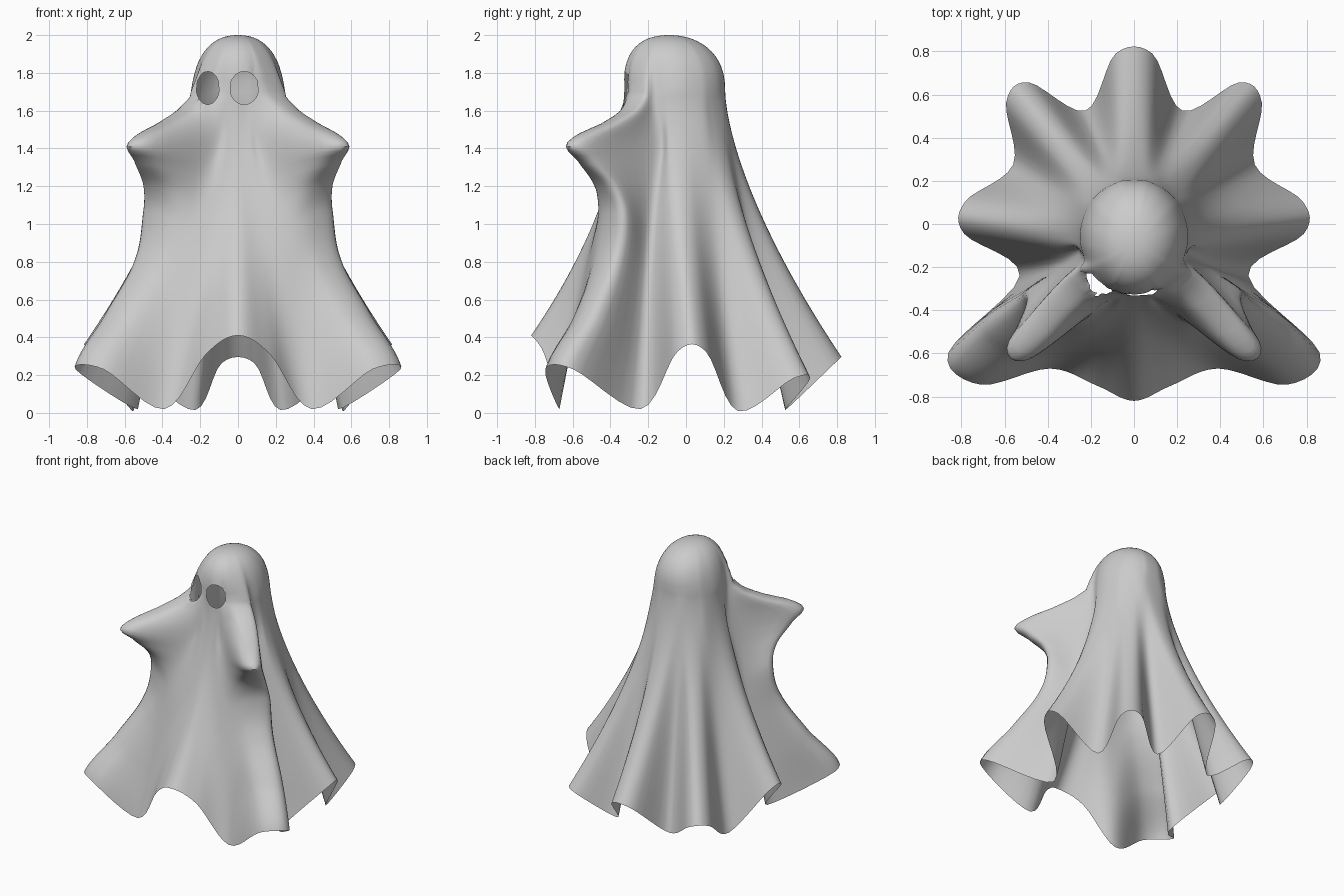
import bpy, bmesh
from math import sin, cos, pi, radians, hypot

if "Cube" in bpy.data.objects:
    bpy.data.objects.remove(bpy.data.objects["Cube"])

NECK = 1.7      # height where the domed head turns into draped cloth
ROWS, DOME, STEPS = 60, 14, 6

# Left half, back to front: angle, hem point, flare, (angle spread, hem half width)
# A fold with a spread is a rounded ridge carried by two lines.
back_folds = [
    (80, (.085, .79, .265), 1.5, None),
    (69, (.225, .525, .015), 1.15, None),
    (50, (.54, .61, .18), 1.5, (7, .07)),
    (31, (.56, .275, .01), 1.2, None),
    (2, (.785, .03, .325), 1.6, (9, .075)),
    (-23, (.53, -.24, .02), 1.15, None),
]
front_folds = [
    (-67, (.39, -.67, .02), .9, None),
    (-78, (.17, -.75, .31), 1.5, None),
    (-90, (0, -.82, .41), 1.8, None),
]
arm_line = [(.2, -.25, NECK), (.285, -.305, 1.6), (.385, -.41, 1.53),
            (.485, -.53, 1.47), (.535, -.585, 1.41), (.5, -.53, 1.34),
            (.45, -.425, 1.2), (.45, -.38, 1.05), (.49, -.42, .8),
            (.64, -.53, .5), (.785, -.67, .23)]


def spline(a, b, c, d, u):
    """Smooth curve from b to c."""
    return tuple(q + .5 * u * (r - p + u * (2*p - 5*q + 4*r - s + u * (3*(q - r) + s - p)))
                 for p, q, r, s in zip(a, b, c, d))


def dome_line(angle, shoulder=0):
    """Head from crown to neck, widening towards the shoulders."""
    a = radians(angle)
    line = []
    for k in range(1, DOME + 1):
        scale = sin(pi / 2 * k / DOME)
        rise = max(0, 1 - scale ** 2.2) ** (1 / 2.6)
        width = .225 + (.025 + shoulder) * (1 - rise) ** 2
        line.append((width * cos(a) * scale,
                     -.06 - .03 * rise ** 2 + .27 * sin(a) * scale, NECK + .3 * rise))
    return line


def arm_point(t):
    z = NECK + t * (arm_line[-1][2] - NECK)
    last = len(arm_line) - 1
    i = max(k for k in range(last) if arm_line[k][2] >= z - 1e-6)
    b, c = arm_line[i], arm_line[i + 1]
    u = (b[2] - z) / (b[2] - c[2])
    x, y, _ = spline(arm_line[max(i - 1, 0)], b, c, arm_line[min(i + 2, last)], u)
    return (x, y, z)


def drape_line(angle, hem, flare):
    """One line from just below the crown to the hem."""
    line = dome_line(angle)
    x, y, z = line[-1]
    for k in range(1, ROWS + 1):
        t = k / ROWS
        f = t ** flare
        line.append((x + (hem[0] - x) * f, y + (hem[1] - y) * f, z + (hem[2] - z) * t))
    return line


def arm_edge(side):
    """Back (+1) or front (-1) edge of the raised arm and the fold below it."""
    line = dome_line(-47 + 11 * side, .055)
    for k in range(1, ROWS + 1):
        t = k / ROWS
        x, y, z = arm_point(t)
        w = side * (.037 + .038 * t)
        line.append((x + w, y + w, z))
    return line


def fold_lines(angle, hem, flare, ridge):
    if ridge is None:
        return [drape_line(angle, hem, flare)]
    spread, width = ridge
    x, y, z = hem
    r = hypot(x, y)
    return [drape_line(angle + s * spread, (x - s * width * y / r, y + s * width * x / r, z), flare)
            for s in (1, -1)]


# Left folds, then mirrored right folds
lines = [l for f in back_folds for l in fold_lines(*f)]
lines += [arm_edge(1), arm_edge(-1)]
lines += [l for f in front_folds for l in fold_lines(*f)]
lines += [[(-x, y, z) for x, y, z in l] for l in lines[-2::-1]]
n = len(lines)

# Skin the folds with a smooth sheet
bm = bmesh.new()
rings = []
for row in range(DOME + ROWS):
    ring = []
    for i in range(n):
        a, b, c, d = (lines[(i + k) % n][row] for k in (-1, 0, 1, 2))
        ring += [bm.verts.new(spline(a, b, c, d, s / STEPS)) for s in range(STEPS)]
    rings.append(ring)
crown = bm.verts.new((0, -.09, 2))
m = n * STEPS
for j in range(m):
    k = (j + 1) % m
    bm.faces.new((crown, rings[0][k], rings[0][j]))
    for up, low in zip(rings, rings[1:]):
        bm.faces.new((up[j], up[k], low[k], low[j]))
bmesh.ops.recalc_face_normals(bm, faces=bm.faces)

# Eye holes: remove the faces and trim the rim to an oval
for ex, ez, w, h in ((-.16, 1.72, .061, .087), (.033, 1.72, .076, .087)):
    def reach(p):
        return hypot((p.x - ex) / w, (p.z - ez) / h) if p.y < -.1 else 9
    gone = [f for f in bm.faces if reach(f.calc_center_median()) < 1]
    rim = {v for f in gone for v in f.verts}
    bmesh.ops.delete(bm, geom=gone, context='FACES')
    for v in rim:
        if v.is_valid:
            s = reach(v.co)
            v.co.x = ex + (v.co.x - ex) / s
            v.co.z = ez + (v.co.z - ez) / s

mesh = bpy.data.meshes.new("ghost_sheet")
bm.to_mesh(mesh)
bm.free()
sheet = bpy.data.objects.new("ghost_sheet", mesh)
bpy.context.collection.objects.link(sheet)

# Cloth colour
cloth = bpy.data.materials.new("pale_grey_cloth")
cloth.use_nodes = True
colour = (.6, .6, .6, 1)
cloth.diffuse_color = colour
cloth.node_tree.nodes["Principled BSDF"].inputs["Base Color"].default_value = colour
mesh.materials.append(cloth)

bpy.context.view_layer.objects.active = sheet
sheet.select_set(True)
bpy.ops.object.shade_smooth_by_angle(angle=radians(60))
